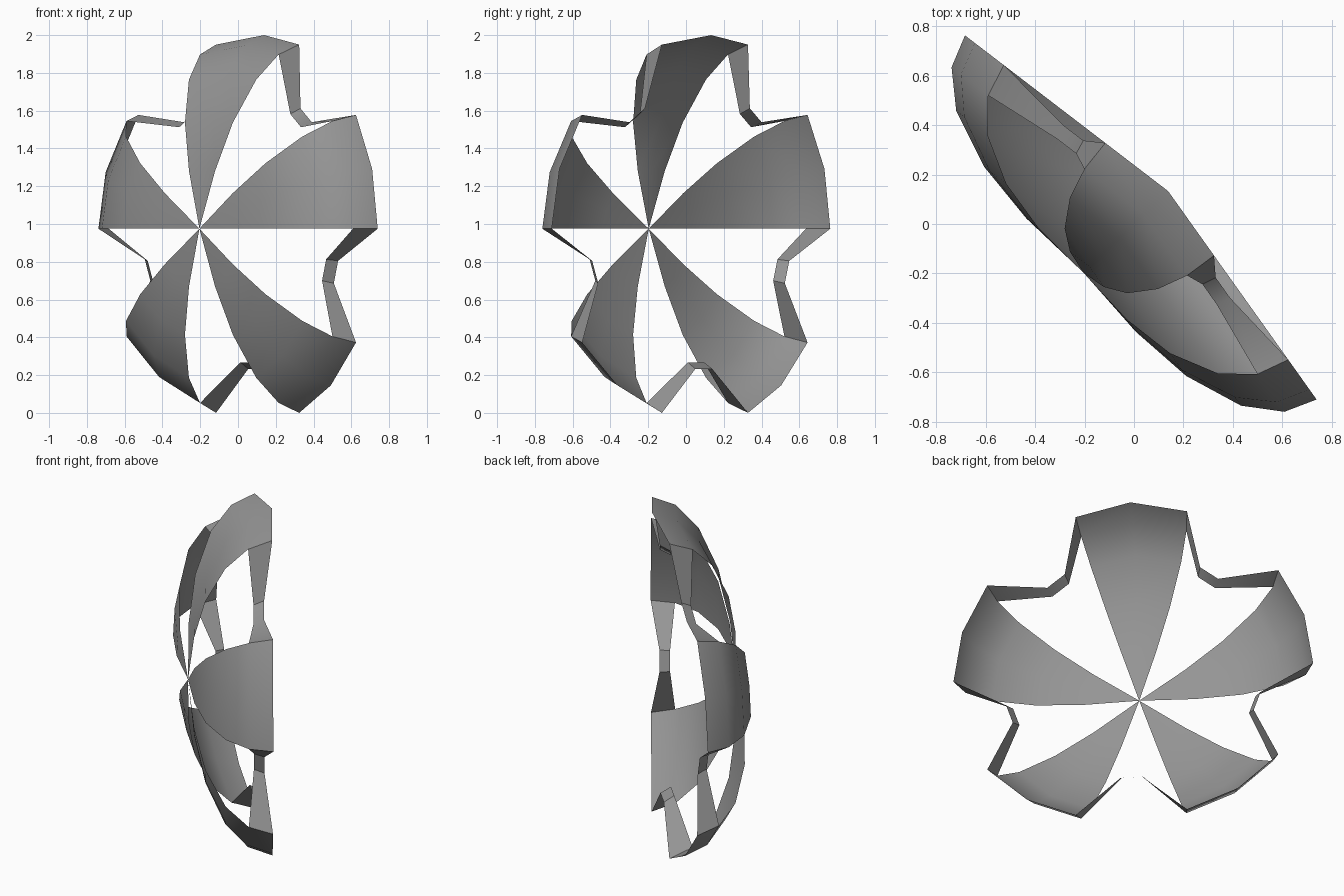
import bpy
import bmesh
from math import radians, cos, sin
from mathutils import Vector

cube = bpy.data.objects.get("Cube")
if cube:
    bpy.data.objects.remove(cube, do_unlink=True)

# One grey finish for the whole sheet
grey = bpy.data.materials.new("satin grey")
grey.use_nodes = True
colour = (0.3, 0.3, 0.3, 1)
grey.diffuse_color = colour
grey.node_tree.nodes["Principled BSDF"].inputs["Base Color"].default_value = colour

# Dome section as (radius, height); the last two rings form the rim band
PROFILE = [(0.32, 0.25), (0.59, 0.187), (0.83, 0.075), (0.97, -0.055), (1.025, -0.192)]
APEX = 0.284
LINK_BAND = [(0.71, -0.085), (0.745, -0.145)]
FOLD = 0.15
CENTRE_Z = 0.975
TURN = radians(46)
ACROSS = Vector((cos(TURN), -sin(TURN), 0))
OUTWARD = Vector((-sin(TURN), -cos(TURN), 0))
UP = Vector((0, 0, 1))

bm = bmesh.new()


def point(angle, radius, height):
    """Vertex on the dome, which is folded slightly about its upright axis."""
    u = radius * cos(radians(angle))
    v = radius * sin(radians(angle))
    d = height + FOLD * abs(u)
    return bm.verts.new(ACROSS * u + OUTWARD * d + UP * (v + CENTRE_Z))


def bridge(a, b):
    """Quads between two neighbouring rows of vertices."""
    for i in range(len(a) - 1):
        bm.faces.new((a[i], a[i + 1], b[i + 1], b[i]))


# Five petals meeting at the apex
apex = point(0, 0, APEX)
petals = []
for k in range(5):
    middle = 90 + 72 * k
    rows = [[point(middle + s, r, h) for r, h in PROFILE] for s in (-18, 0, 18)]
    for a, b in zip(rows, rows[1:]):
        bm.faces.new((apex, a[0], b[0]))
        bridge(a, b)
    petals.append(rows)

# Narrow links dipping inward between neighbouring petals
for k in range(5):
    gap = 126 + 72 * k
    rows = [petals[k][-1][-2:]]
    rows += [[point(gap + s, r, h) for r, h in LINK_BAND] for s in (-4.8, 4.8)]
    rows.append(petals[(k + 1) % 5][0][-2:])
    for a, b in zip(rows, rows[1:]):
        bridge(a, b)

mesh = bpy.data.meshes.new("spoked_cover")
bm.to_mesh(mesh)
bm.free()
mesh.materials.append(grey)
cover = bpy.data.objects.new("spoked_cover", mesh)
bpy.context.collection.objects.link(cover)

# Smooth shading with sharp corners kept
bpy.ops.object.select_all(action="DESELECT")
cover.select_set(True)
bpy.context.view_layer.objects.active = cover
bpy.ops.object.shade_smooth_by_angle(angle=radians(40))
